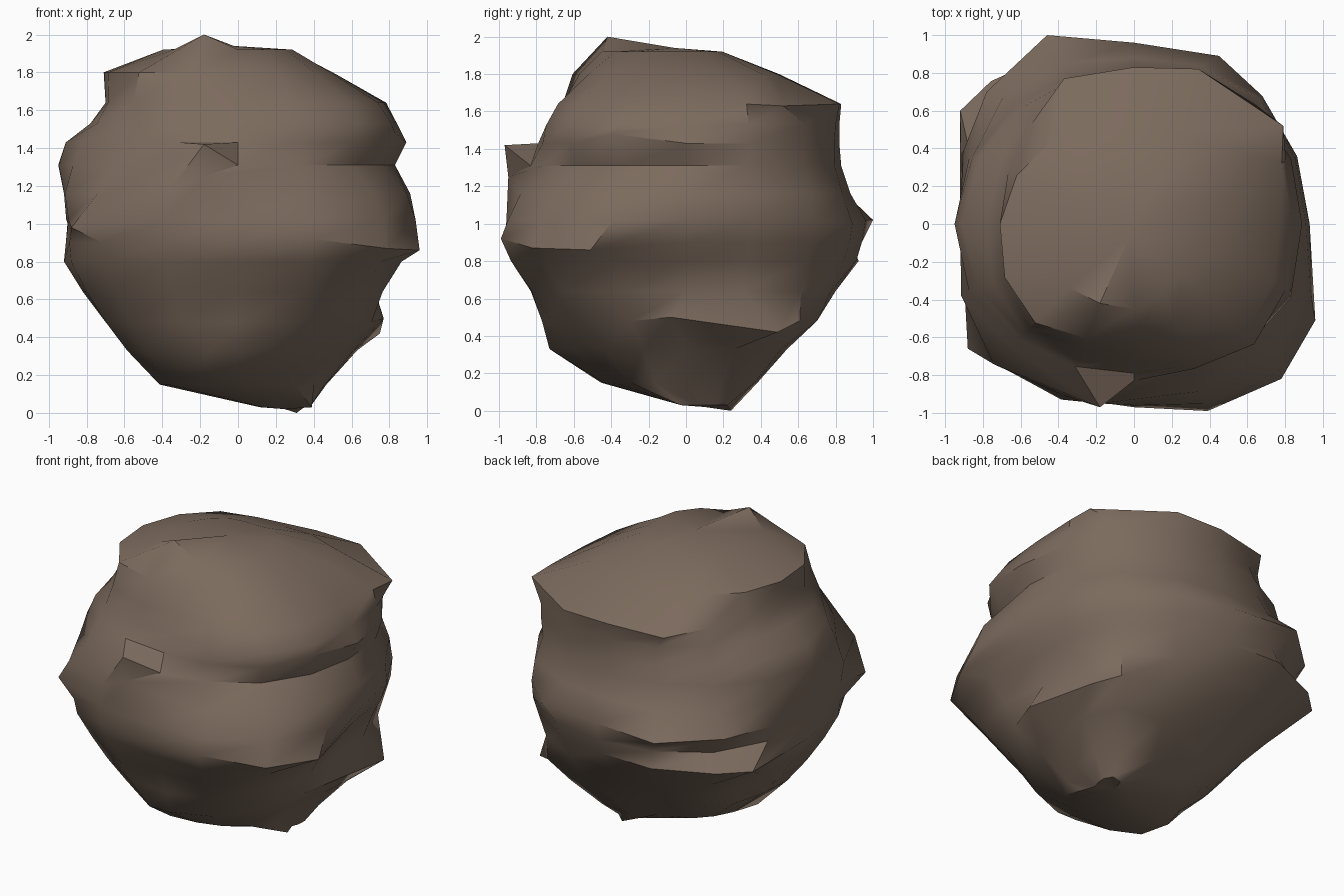
import bpy, bmesh, math
from mathutils import Vector

if "Cube" in bpy.data.objects:
    bpy.data.objects.remove(bpy.data.objects["Cube"])

SEG = 16

# Boulder layers: height, then radius toward right, back-right, back, back-left,
# left, front-left, front, front-right
LAYERS = [
    (0.15, .46, .52, .30, .30, .36, .52, .44, .42),
    (0.33, .61, .72, .45, .55, .57, .70, .73, .62),
    (0.48, .76, .86, .65, .70, .70, .81, .77, .78),
    (0.64, .72, .87, .80, .88, .82, .91, .83, .94),
    (0.80, .80, .92, .91, 1.07, .92, 1.0, .93, 1.07),
    (0.90, .87, .95, .94, .97, .91, 1.02, .97, 1.12),
    (1.02, .93, .96, .96, 1.07, .90, 1.05, .96, 1.09),
    (1.16, .91, .94, .88, .97, .92, 1.05, .91, 1.01),
    (1.31, .83, .89, .83, .89, .95, .92, .83, .84),
    (1.43, .89, .90, .82, .86, .91, .86, .79, .88),
    (1.53, .84, .90, .82, .78, .78, .82, .72, .90),
    (1.64, .77, .92, .83, .76, .70, .78, .66, .83),
    (1.80, .50, .58, .48, .62, .71, .74, .57, .57),
    (1.92, .27, .24, .19, .25, .36, .48, .45, .36),
]

# Jutting corners: the nearest vertex is pulled to each of these
CORNERS = [
    (-.18, -.97, 1.42), (-.18, -.95, 1.25), (-.18, -.42, 2.0), (.31, .24, 0),
    (.96, -.51, .86), (.79, .52, 1.63), (-.88, -.66, .98), (-.46, 1.0, 1.02),
    (.77, -.08, .50), (-.92, .60, .80), (.39, -.99, .92), (.78, -.82, .87),
    (.75, .49, .42), (.83, -.39, 1.48), (.39, -.03, .03), (-.15, -.73, .33),
    (-.78, .70, 1.02), (-.37, .77, 1.62), (.45, .89, 1.0),
]


def radius(r, t):
    """Smooth closed curve through eight radii."""
    i = int(t)
    f = t - i
    a, b, c, d = (r[(i + k) % 8] for k in (-1, 0, 1, 2))
    return b + .5 * f * (c - a + f * (2*a - 5*b + 4*c - d + f * (3*(b - c) + d - a)))


# Stacked irregular rings
bm = bmesh.new()
rings = []
for z, *r in LAYERS:
    ring = []
    for s in range(SEG):
        a = 2 * math.pi * s / SEG
        d = radius(r, s * 8 / SEG)
        ring.append(bm.verts.new((d * math.cos(a), d * math.sin(a), z)))
    rings.append(ring)

# Off-centre foot under the lowest ring
foot = [bm.verts.new((v.co.x * .3 + .24, v.co.y * .3 + .11, .03)) for v in rings[0]]
rings.insert(0, foot)

for lo, hi in zip(rings, rings[1:]):
    for s in range(SEG):
        n = (s + 1) % SEG
        bm.faces.new((lo[s], lo[n], hi[n], hi[s]))

# Caps
for ring, z, flip in ((rings[0], .02, True), (rings[-1], 1.94, False)):
    mid = sum((v.co for v in ring), Vector()) / SEG
    hub = bm.verts.new((mid.x, mid.y, z))
    for s in range(SEG):
        p, q = ring[s], ring[(s + 1) % SEG]
        bm.faces.new((q, p, hub) if flip else (p, q, hub))

# Pull corners
used = set()
for c in CORNERS:
    c = Vector(c)
    v = min((v for v in bm.verts if v not in used), key=lambda v: (v.co - c).length)
    v.co = c
    used.add(v)

bmesh.ops.recalc_face_normals(bm, faces=bm.faces[:])
mesh = bpy.data.meshes.new("boulder")
bm.to_mesh(mesh)
bm.free()

boulder = bpy.data.objects.new("boulder", mesh)
bpy.context.collection.objects.link(boulder)
stone = bpy.data.materials.new("brown stone")
stone.diffuse_color = (.20, .145, .11, 1)
stone.use_nodes = True
stone.node_tree.nodes["Principled BSDF"].inputs["Base Color"].default_value = stone.diffuse_color
mesh.materials.append(stone)

bpy.context.view_layer.objects.active = boulder
boulder.select_set(True)
bpy.ops.object.shade_smooth_by_angle(angle=math.radians(40))
